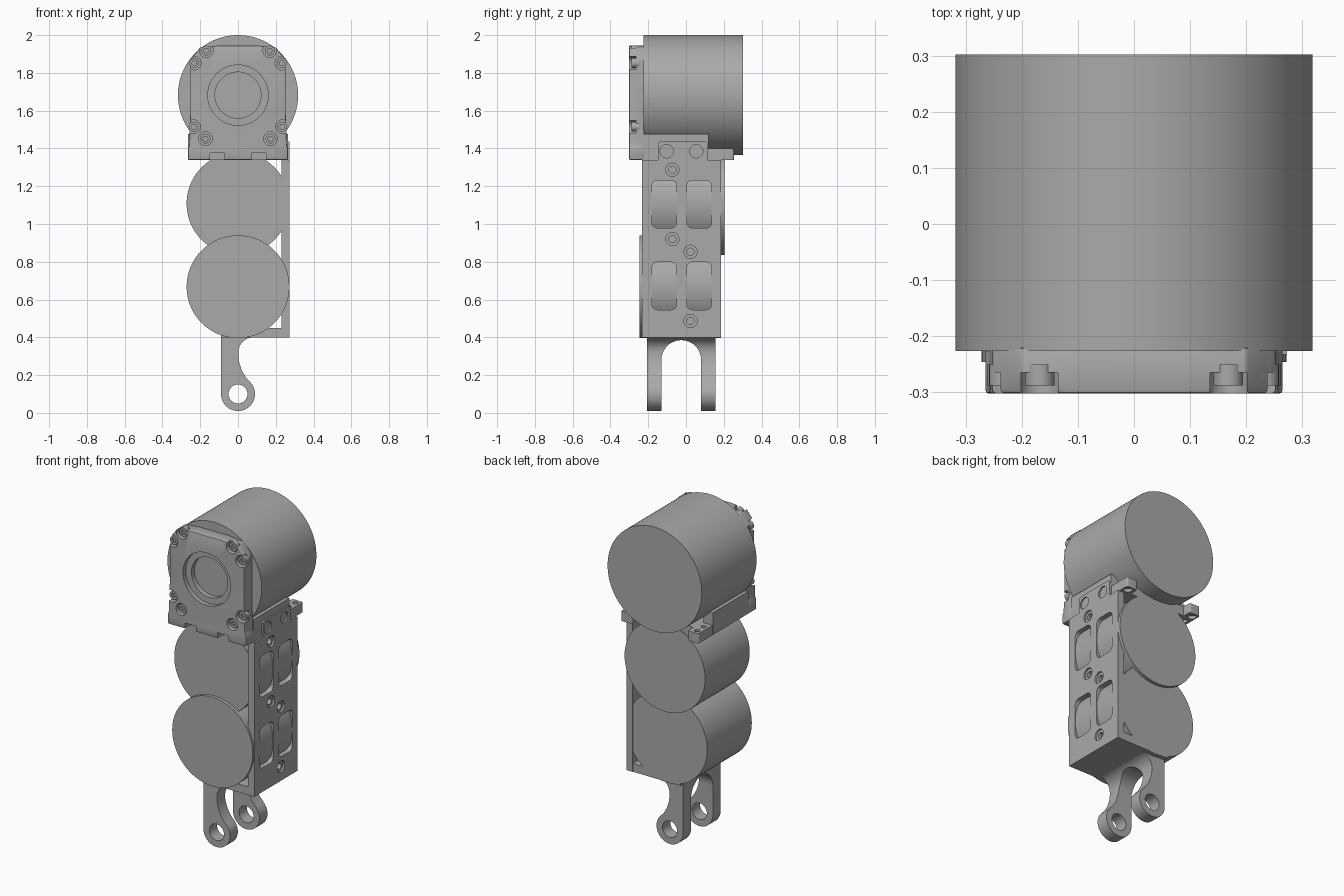
import bpy, bmesh, math
from mathutils import Vector

if "Cube" in bpy.data.objects:
    bpy.data.objects.remove(bpy.data.objects["Cube"], do_unlink=True)

grey = bpy.data.materials.new("plain grey")
grey.use_nodes = True
COLOUR = (0.4, 0.4, 0.4, 1)
grey.diffuse_color = COLOUR
grey.node_tree.nodes["Principled BSDF"].inputs["Base Color"].default_value = COLOUR


def prism(name, points, axis, lo, hi, bevel=0):
    """Extrude a flat outline: (x, z) along y, (y, z) along x, or (x, y) along z."""
    place = {"x": lambda a, b: (lo, a, b), "y": lambda a, b: (a, lo, b), "z": lambda a, b: (a, b, lo)}[axis]
    bm = bmesh.new()
    face = bm.faces.new([bm.verts.new(place(a, b)) for a, b in points])
    top = bmesh.ops.extrude_face_region(bm, geom=[face])["geom"]
    shift = Vector([hi - lo if axis == c else 0 for c in "xyz"])
    bmesh.ops.translate(bm, vec=shift, verts=[v for v in top if isinstance(v, bmesh.types.BMVert)])
    bmesh.ops.recalc_face_normals(bm, faces=bm.faces)
    if bevel:
        bmesh.ops.bevel(bm, geom=bm.edges[:], offset=bevel, segments=2, profile=0.5, affect="EDGES")
    mesh = bpy.data.meshes.new(name)
    bm.to_mesh(mesh)
    bm.free()
    mesh.materials.append(grey)
    ob = bpy.data.objects.new(name, mesh)
    bpy.context.collection.objects.link(ob)
    return ob


def arc(a, b, r, start=0, end=360, n=32):
    count = n if abs(end - start) == 360 else n + 1
    angles = [math.radians(start + (end - start) * i / n) for i in range(count)]
    return [(a + r * math.cos(t), b + r * math.sin(t)) for t in angles]


def rect(a0, a1, b0, b1, r=0):
    if not r:
        return [(a0, b0), (a1, b0), (a1, b1), (a0, b1)]
    return (arc(a1 - r, b1 - r, r, 0, 90, 6) + arc(a0 + r, b1 - r, r, 90, 180, 6)
            + arc(a0 + r, b0 + r, r, 180, 270, 6) + arc(a1 - r, b0 + r, r, 270, 360, 6))


def activate(ob):
    bpy.ops.object.select_all(action="DESELECT")
    ob.select_set(True)
    bpy.context.view_layer.objects.active = ob


def combine(ob, other, operation):
    activate(ob)
    mod = ob.modifiers.new("bool", "BOOLEAN")
    mod.operation, mod.solver, mod.object = operation, "EXACT", other
    bpy.ops.object.modifier_apply(modifier=mod.name)
    bpy.data.objects.remove(other, do_unlink=True)


def cut(ob, points, axis, lo, hi):
    combine(ob, prism("cutter", points, axis, lo, hi), "DIFFERENCE")


parts = []

# Three motor drums
for name, z, r, front, back in (("upper_drum", 1.682, 0.318, -0.226, 0.302),
                                ("middle_drum", 1.108, 0.272, -0.226, 0.204),
                                ("lower_drum", 0.668, 0.272, -0.246, 0.184)):
    parts.append(prism(name, arc(0, z, r, n=128), "y", front, back))

# Front cover with stepped round recess, screw pockets and foot notches
outline = [(-0.265, 1.34), (0.265, 1.34), (0.265, 1.4), (0.258, 1.42), (0.252, 1.6), (0.252, 1.87),
           (0.2, 1.935), (0.1, 1.945), (-0.1, 1.945), (-0.2, 1.935), (-0.252, 1.87),
           (-0.252, 1.6), (-0.258, 1.42), (-0.265, 1.4)]
cover = prism("front_cover", outline, "y", -0.302, -0.22, 0.006)
cut(cover, arc(0, 1.682, 0.16, n=64), "y", -0.4, -0.275)
cut(cover, arc(0, 1.682, 0.122, n=64), "y", -0.4, -0.245)
screws = [(s * x, z) for s in (-1, 1) for x, z in ((0.168, 1.918), (0.232, 1.852), (0.235, 1.515), (0.172, 1.452))]
for x, z in screws:
    cut(cover, arc(x, z, 0.036), "y", -0.4, -0.265)
    side = math.copysign(1, x)
    if abs(x) > 0.2:
        cut(cover, rect(*sorted((x, x + side * 0.1)), z - 0.033, z + 0.033), "y", -0.4, -0.265)
    elif z > 1.7:
        cut(cover, rect(x - 0.033, x + 0.033, z, z + 0.1), "y", -0.4, -0.265)
    head = prism("cover_screw", arc(x, z, 0.026), "y", -0.288, -0.25)
    cut(head, arc(x, z, 0.014, n=6), "y", -0.4, -0.275)
    parts.append(head)
for x in (-0.11, 0.11):
    cut(cover, rect(x - 0.038, x + 0.038, 1.3, 1.375), "y", -0.4, -0.24)
parts.append(cover)

# Cradle under the upper drum: base, raised side walls and rear ears
cradle = prism("cradle", rect(-0.262, 0.262, -0.235, 0.2), "z", 1.34, 1.4)
for s in (-1, 1):
    lo, hi = sorted((s * 0.19, s * 0.262))
    combine(cradle, prism("ear", rect(lo, hi, 0.1, 0.254, 0.01), "z", 1.34, 1.4), "UNION")
    lo, hi = sorted((s * 0.2, s * 0.264))
    combine(cradle, prism("wall", rect(-0.228, 0.118, 1.345, 1.477), "x", lo, hi), "UNION")
    for y in (0.16, 0.222):
        cut(cradle, arc(s * 0.232, y, 0.015), "z", 1.3, 1.45)
    cut(cradle, arc(s * 0.232, 0.222, 0.024), "z", 1.3, 1.36)
parts.append(cradle)

# Side plate with a top tab, four windows and counterbored holes
plate = prism("side_plate", rect(-0.233, 0.186, 0.4, 1.34), "x", 0.23, 0.273)
tab = prism("tab", rect(-0.148, 0.115, 1.3, 1.438, 0.018), "x", 0.23, 0.273)
combine(plate, tab, "UNION")
for z in (1.105, 0.672):
    for y in (-0.115, 0.07):
        cut(plate, rect(y - 0.066, y + 0.066, z - 0.126, z + 0.126, 0.03), "x", 0.2, 0.3)
holes = [(-0.072, 1.287), (-0.072, 0.92), (0.024, 0.853), (0.024, 0.487), (-0.102, 1.385), (0.055, 1.385)]
for y, z in holes:
    cut(plate, arc(y, z, 0.035), "x", 0.262, 0.3)
    cut(plate, arc(y, z, 0.019), "x", 0.24, 0.3)
parts.append(plate)

# Bottom shelf and forked foot with eyelets
parts.append(prism("bottom_shelf", rect(-0.09, 0.272, -0.233, 0.184), "z", 0.4, 0.45))
fork_outline = ([(-0.09, 0.41), (-0.09, 0.1)] + arc(0, 0.1, 0.09, 180, 405, 36)
                + [(0.04, 0.19), (0.02, 0.225), (0.007, 0.265), (0.002, 0.3)]
                + arc(0.082, 0.32, 0.08, 180, 90, 10) + [(0.082, 0.41)])
fork = prism("foot_fork", fork_outline, "y", -0.206, 0.156)
cut(fork, arc(0, 0.1, 0.05), "y", -0.4, 0.4)
cut(fork, [(0.08, -0.1)] + arc(-0.025, 0.28, 0.105, 0, 180, 24) + [(-0.13, -0.1)], "x", -0.4, 0.4)
parts.append(fork)

for ob in parts:
    activate(ob)
    bpy.ops.object.shade_smooth_by_angle(angle=math.radians(30))
